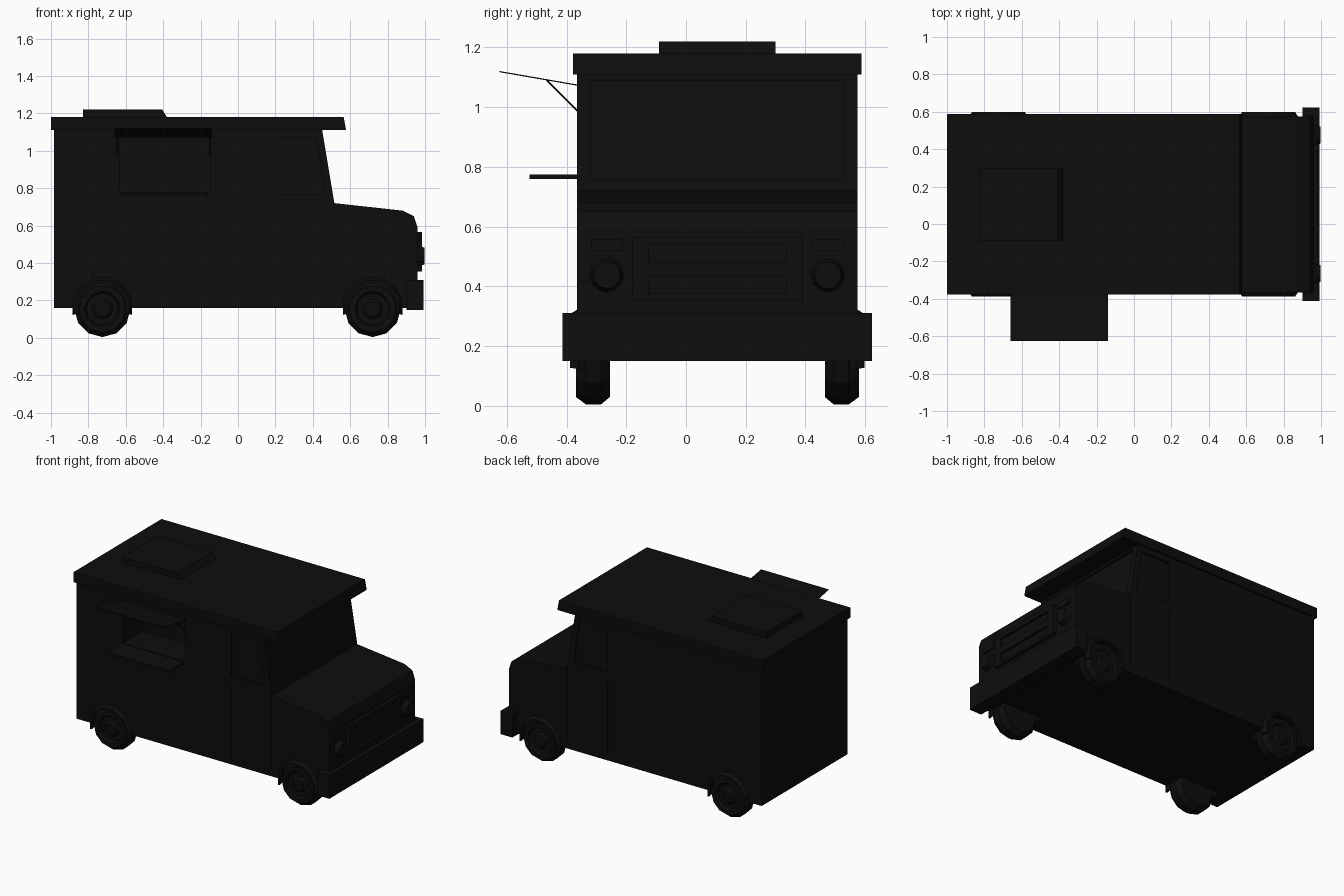
import bpy, bmesh, math
from mathutils import Vector

if "Cube" in bpy.data.objects:
    bpy.data.objects.remove(bpy.data.objects["Cube"])

MID, HALF = 0.105, 0.47          # body centre line and half width
RIGHT = MID - HALF
SIDES = ((-1, "right"), (1, "left"))

paint = bpy.data.materials.new("black")
paint.use_nodes = True
paint.diffuse_color = (0.004, 0.004, 0.004, 1)
paint.node_tree.nodes["Principled BSDF"].inputs["Base Color"].default_value = paint.diffuse_color


def finish(name, bm):
    bmesh.ops.remove_doubles(bm, verts=bm.verts, dist=1e-5)
    bmesh.ops.recalc_face_normals(bm, faces=bm.faces)
    mesh = bpy.data.meshes.new(name)
    bm.to_mesh(mesh)
    bm.free()
    mesh.materials.append(paint)
    obj = bpy.data.objects.new(name, mesh)
    bpy.context.collection.objects.link(obj)
    return obj


def extrude(name, points, offset):
    """Polygon in 3D pushed along an offset."""
    bm = bmesh.new()
    face = bm.faces.new([bm.verts.new(p) for p in points])
    new = bmesh.ops.extrude_face_region(bm, geom=[face])["geom"]
    bmesh.ops.translate(bm, vec=Vector(offset),
                        verts=[v for v in new if isinstance(v, bmesh.types.BMVert)])
    return finish(name, bm)


def side_prism(name, profile, y0, y1):
    return extrude(name, [(x, y0, z) for x, z in profile], (0, y1 - y0, 0))


def box(name, x0, x1, y0, y1, z0, z1):
    return side_prism(name, [(x0, z0), (x1, z0), (x1, z1), (x0, z1)], y0, y1)


def lathe(name, profile, x, y, z, side, start=0, count=12, closed=False):
    """Spin (radius, outward) points about a sideways axle in 30 degree steps."""
    bm = bmesh.new()
    rings = []
    for i in range(count + 1):
        a = math.radians(start + 30 * i)
        rings.append([bm.verts.new((x + r * math.cos(a), y + side * d, z + r * math.sin(a)))
                      for r, d in profile])
    n = len(profile)
    for a, b in zip(rings, rings[1:]):
        for j in range(n if closed else n - 1):
            k = (j + 1) % n
            bm.faces.new((a[j], a[k], b[k], b[j]))
    if closed:
        bm.faces.new(rings[0])
        bm.faces.new(rings[-1])
    bmesh.ops.dissolve_degenerate(bm, dist=1e-5, edges=bm.edges)
    return finish(name, bm)


def cut(target, cutter):
    mod = target.modifiers.new("cut", "BOOLEAN")
    mod.operation, mod.solver, mod.object = "DIFFERENCE", "EXACT", cutter
    bpy.context.view_layer.objects.active = target
    bpy.ops.object.modifier_apply(modifier=mod.name)
    bpy.data.objects.remove(cutter)


# Body shell
body = side_prism("body", [(-0.985, 0.16), (-0.985, 1.13), (0.447, 1.13), (0.515, 0.72),
                           (0.88, 0.68), (0.94, 0.65), (0.96, 0.59), (0.96, 0.16)],
                  RIGHT, MID + HALF)

# Serving opening and inset windscreen
cut(body, box("cutter", -0.63, -0.15, RIGHT - 0.1, RIGHT + 0.22, 0.78, 1.07))
cut(body, side_prism("cutter", [(0.493, 0.76), (0.7, 0.76), (0.7, 1.09), (0.438, 1.09)],
                     MID - 0.425, MID + 0.425))

for s, label in SIDES:
    skin = MID + s * HALF
    # Cab window and door seams
    cut(body, side_prism("cutter", [(0.2, 0.77), (0.465, 0.77), (0.42, 1.07), (0.2, 1.07)],
                         skin - s * 0.015, skin + s * 0.1))
    for x in (0.2, 0.513):
        cut(body, box("cutter", x - 0.003, x + 0.003, skin - s * 0.006, skin + s * 0.1,
                      0.2, 0.71))
    for x, end in ((-0.725, "rear"), (0.72, "front")):
        # Wheel well, flared arch and wheel
        cut(body, lathe("cutter", [(0, -0.14), (0.153, -0.14), (0.153, 0.1), (0, 0.1)],
                        x, skin, 0.165, s))
        lathe(f"{end}_{label}_arch",
              [(0.145, -0.03), (0.165, -0.005), (0.147, 0.023), (0.132, 0.023)],
              x, skin, 0.165, s, start=-15, count=7, closed=True)
        lathe(f"{end}_{label}_wheel",
              [(0, -0.11), (0.125, -0.11), (0.15, -0.08), (0.15, -0.03), (0.125, 0.004),
               (0.095, 0.004), (0.085, -0.015), (0.055, -0.015), (0.04, 0.0), (0, 0.0)],
              x, skin, 0.154, s)

# Roof slab and roof vent
side_prism("roof", [(-1.0, 1.11), (-1.0, 1.18), (0.565, 1.18), (0.578, 1.11)], -0.378, 0.588)
side_prism("roof_vent", [(-0.83, 1.17), (-0.83, 1.22), (-0.405, 1.22), (-0.38, 1.18),
                         (-0.38, 1.17)], -0.09, 0.30)

# Serving counter and propped awning
box("counter", -0.64, -0.16, -0.525, RIGHT + 0.02, 0.76, 0.775)
extrude("awning", [(-0.66, -0.36, 1.071), (-0.66, -0.625, 1.117), (-0.66, -0.625, 1.121),
                   (-0.66, -0.36, 1.075)], (0.52, 0, 0))
for x, label in ((-0.65, "rear"), (-0.155, "front")):
    extrude(f"{label}_awning_strut", [(x, -0.36, 0.98), (x, -0.47, 1.089), (x, -0.465, 1.092),
                                      (x, -0.36, 0.987)], (0.008, 0, 0))

# Bumper
box("bumper", 0.90, 0.992, MID - 0.518, MID + 0.518, 0.15, 0.31)

# Grille with two slots
grille = box("grille", 0.95, 0.985, MID - 0.285, MID + 0.285, 0.355, 0.565)
for z in (0.375, 0.48):
    cut(grille, box("cutter", 0.968, 1.1, MID - 0.23, MID + 0.23, z, z + 0.058))

# Headlights and indicators
for s, label in SIDES:
    y = MID + s * 0.37
    bpy.ops.mesh.primitive_cone_add(vertices=12, radius1=0.06, radius2=0.045, depth=0.05,
                                    location=(0.972, y, 0.437), rotation=(0, math.pi / 2, 0))
    lamp = bpy.context.object
    lamp.name = f"{label}_headlight"
    lamp.data.materials.append(paint)
    box(f"{label}_indicator", 0.95, 0.972, y - 0.052, y + 0.052, 0.518, 0.558)
